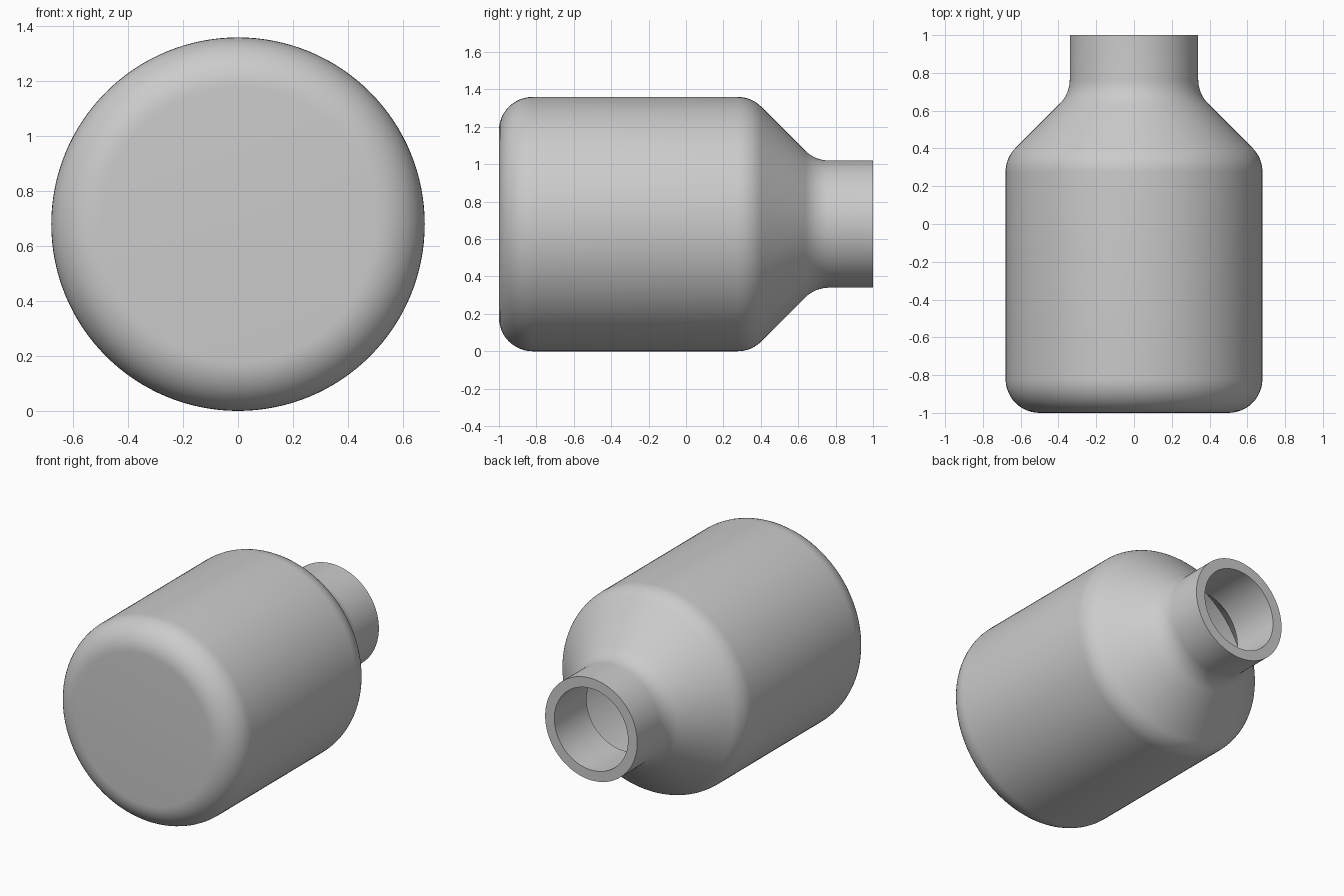
import bpy, bmesh, math
from mathutils import Vector, Matrix

cube = bpy.data.objects.get("Cube")
if cube:
    bpy.data.objects.remove(cube, do_unlink=True)

BODY_R, NECK_R, FILLET = 0.68, 0.34, 0.18
SEGMENTS = 128

grey = bpy.data.materials.new("plain grey")
grey.use_nodes = True
colour = (0.6, 0.6, 0.6, 1)
grey.diffuse_color = colour
grey.node_tree.nodes["Principled BSDF"].inputs["Base Color"].default_value = colour


def fillet(prev, corner, nxt, radius, steps):
    """Points of an arc that rounds the corner between two straight lines."""
    p, c, n = Vector(prev), Vector(corner), Vector(nxt)
    a, b = (p - c).normalized(), (n - c).normalized()
    half = a.angle(b) / 2
    centre = c + (a + b).normalized() * radius / math.sin(half)
    start = c + a * radius / math.tan(half) - centre
    end = c + b * radius / math.tan(half) - centre
    sweep = math.pi - 2 * half
    sign = 1 if start.x * end.y - start.y * end.x > 0 else -1
    return [tuple(centre + Matrix.Rotation(sign * sweep * i / steps, 2) @ start)
            for i in range(steps + 1)]


# Outer profile as (radius, y): base, wall, shoulder cone, neck
corners = [(0, -1), (BODY_R, -1), (BODY_R, 0.35), (NECK_R, 0.69), (NECK_R, 1)]
profile = [corners[0]]
for i, steps in ((1, 12), (2, 8), (3, 8)):
    profile += fillet(corners[i - 1], corners[i], corners[i + 1], FILLET, steps)
profile.append(corners[-1])
# Inner cavity with crisp corners
profile += [(0.272, 1), (0.272, 0.66), (0.615, 0.317), (0.615, -0.935), (0, -0.935)]

# Turn the profile around the long axis
bm = bmesh.new()
verts = [bm.verts.new((r, y, 0)) for r, y in profile]
edges = [bm.edges.new(pair) for pair in zip(verts, verts[1:])]
bmesh.ops.spin(bm, geom=verts + edges, cent=(0, 0, 0), axis=(0, 1, 0),
               angle=math.tau, steps=SEGMENTS)
bmesh.ops.remove_doubles(bm, verts=bm.verts[:], dist=0.0002)
bmesh.ops.dissolve_degenerate(bm, edges=bm.edges[:], dist=0.0001)
bmesh.ops.recalc_face_normals(bm, faces=bm.faces[:])
bmesh.ops.translate(bm, verts=bm.verts[:], vec=(0, 0, BODY_R))

mesh = bpy.data.meshes.new("bottle")
bm.to_mesh(mesh)
bm.free()
mesh.materials.append(grey)
bottle = bpy.data.objects.new("bottle", mesh)
bpy.context.collection.objects.link(bottle)

# Smooth shading with sharp rim and cavity edges
bpy.ops.object.select_all(action='DESELECT')
bottle.select_set(True)
bpy.context.view_layer.objects.active = bottle
bpy.ops.object.shade_smooth_by_angle(angle=math.radians(30))
